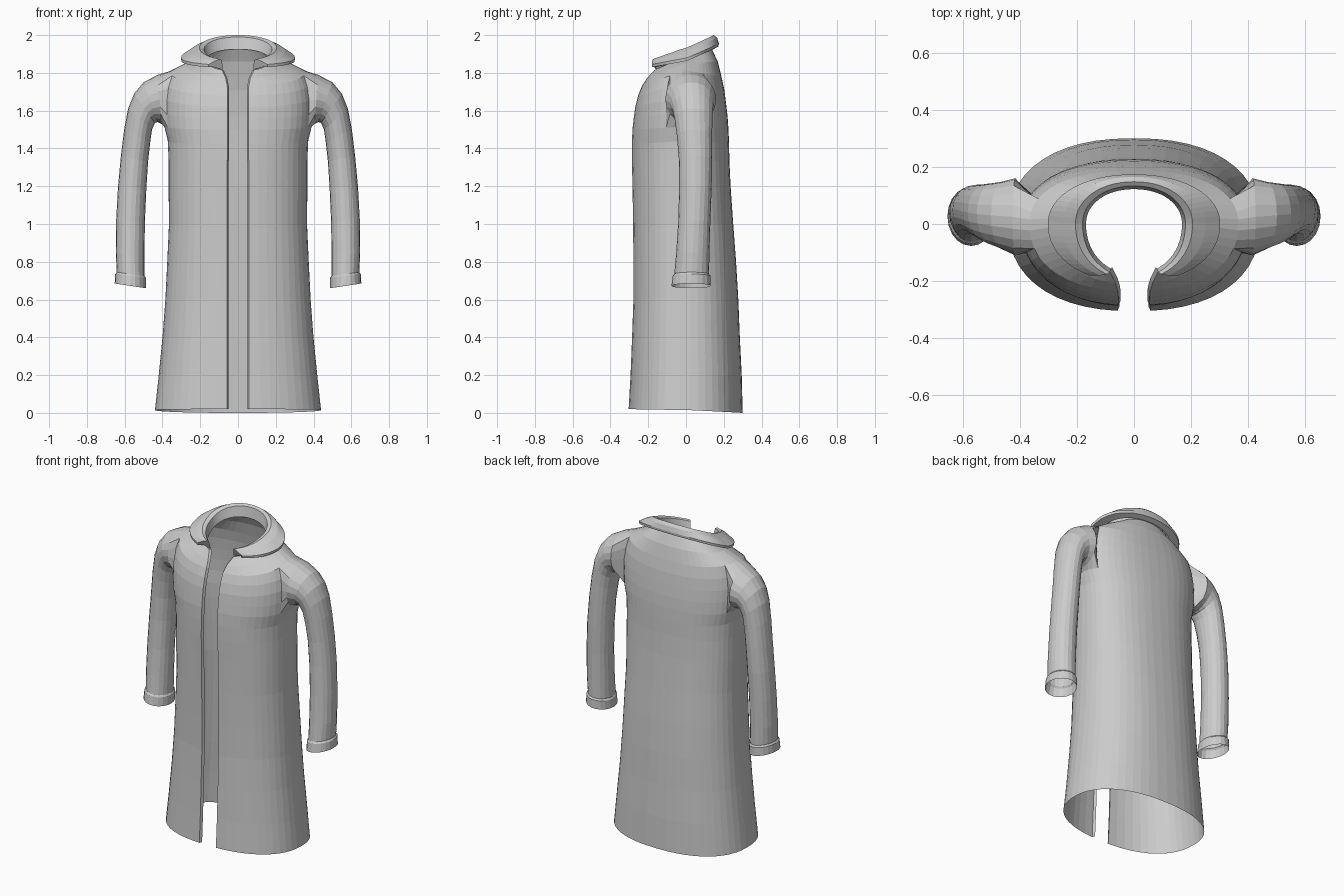
import bpy, bmesh, math
from mathutils import Vector
from mathutils.bvhtree import BVHTree

cube = bpy.data.objects.get("Cube")
if cube:
    bpy.data.objects.remove(cube)

cloth = bpy.data.materials.new("grey_cloth")
cloth.use_nodes = True
GREY = (0.6, 0.6, 0.6, 1)
cloth.diffuse_color = GREY
cloth.node_tree.nodes["Principled BSDF"].inputs["Base Color"].default_value = GREY

COLS = 24      # columns from front edge to centre back
YC = 0.0


def half_ring(zf, zs, zb, a, yf, yb, gap, n=2.3):
    """Half of a rounded section, from the front opening round to the centre back."""
    t0 = math.asin((gap / a) ** (n / 2))
    pts = []
    for j in range(COLS + 1):
        t = t0 + (math.pi - t0) * j / COLS
        s, c = max(math.sin(t), 0), math.cos(t)
        depth, z_end = (yf, zf) if c > 0 else (yb, zb)
        x = 0 if j == COLS else a * s ** (2 / n)
        pts.append(Vector((x, YC + (depth - YC) * abs(c) ** (2 / n),
                           zs + (z_end - zs) * abs(c))))
    return pts


def add_strip(bm, rows, closed=False, skip=lambda r, j: False):
    """Quads between neighbouring rows of vertices."""
    for r in range(len(rows) - 1):
        n = len(rows[r])
        for j in range(n if closed else n - 1):
            if not skip(r, j):
                k = (j + 1) % n
                bm.faces.new((rows[r][j], rows[r][k], rows[r + 1][k], rows[r + 1][j]))


def add_verts(bm, pts):
    return [bm.verts.new(p) for p in pts]


def finish(name, bm, mirror=True):
    mesh = bpy.data.meshes.new(name)
    bm.to_mesh(mesh)
    bm.free()
    mesh.materials.append(cloth)
    ob = bpy.data.objects.new(name, mesh)
    bpy.context.collection.objects.link(ob)
    if mirror:
        ob.modifiers.new("mirror", 'MIRROR').merge_threshold = 0.002
    return ob


# Coat body: front/side/back height, half width, front y, back y, opening
BODY = [
    (0.02, 0.015, 0.0, 0.44, -0.305, 0.30, 0.058),
    (0.2, 0.2, 0.2, 0.42, -0.295, 0.295, 0.058),
    (0.4, 0.4, 0.4, 0.40, -0.287, 0.285, 0.058),
    (0.6, 0.6, 0.6, 0.385, -0.28, 0.277, 0.058),
    (0.8, 0.8, 0.8, 0.375, -0.28, 0.265, 0.058),
    (1.0, 1.0, 1.0, 0.366, -0.282, 0.25, 0.058),
    (1.2, 1.2, 1.2, 0.368, -0.285, 0.236, 0.058),
    (1.33, 1.34, 1.33, 0.368, -0.288, 0.23, 0.057),
    (1.42, 1.44, 1.42, 0.372, -0.288, 0.228, 0.056),
    (1.5, 1.515, 1.5, 0.39, -0.285, 0.225, 0.055),
    (1.56, 1.59, 1.57, 0.395, -0.278, 0.22, 0.055),
    (1.62, 1.67, 1.64, 0.395, -0.27, 0.212, 0.055),
    (1.68, 1.745, 1.71, 0.385, -0.255, 0.203, 0.055),
    (1.73, 1.81, 1.78, 0.365, -0.235, 0.188, 0.057),
    (1.77, 1.85, 1.86, 0.28, -0.21, 0.168, 0.065),
    (1.81, 1.88, 1.93, 0.185, -0.18, 0.135, 0.085),
]
R0, R1, C0, C1 = 9, 13, 9, 15     # armhole block of rows and columns
body = bmesh.new()
rows = []
for spec in BODY:
    ring = half_ring(*spec)
    folded = ring[0] + Vector((-0.008, 0.016, 0))    # turned-in front edge
    rows.append(add_verts(body, [folded] + ring))
C0, C1 = C0 + 1, C1 + 1
add_strip(body, rows, skip=lambda r, j: R0 <= r < R1 and C0 <= j < C1)
surface = BVHTree.FromBMesh(body)

# Sleeve: outer x, z, inner x, z, centre y, half depth
SLEEVE = [
    (0.425, 1.79, 0.405, 1.53, 0.025, 0.135),
    (0.50, 1.75, 0.425, 1.54, 0.03, 0.118),
    (0.55, 1.69, 0.44, 1.535, 0.035, 0.108),
    (0.582, 1.61, 0.455, 1.50, 0.04, 0.10),
    (0.603, 1.5, 0.465, 1.43, 0.045, 0.093),
    (0.62, 1.36, 0.476, 1.33, 0.05, 0.088),
    (0.635, 1.2, 0.485, 1.19, 0.05, 0.086),
    (0.645, 1.02, 0.493, 1.01, 0.044, 0.085),
    (0.647, 0.85, 0.495, 0.84, 0.036, 0.088),
    (0.642, 0.745, 0.495, 0.725, 0.03, 0.092),
    (0.65, 0.735, 0.488, 0.715, 0.03, 0.10),
    (0.653, 0.685, 0.487, 0.66, 0.027, 0.104),
]
MID = (C0 + C1) // 2
armhole = ([rows[R1][j] for j in range(MID, C0, -1)]
           + [rows[r][C0] for r in range(R1, R0, -1)]
           + [rows[R0][j] for j in range(C0, C1)]
           + [rows[r][C1] for r in range(R0, R1)]
           + [rows[R1][j] for j in range(C1, MID, -1)])
tube = [armhole]
for xo, zo, xi, zi, y, depth in SLEEVE:
    outer, inner = Vector((xo, y, zo)), Vector((xi, y, zi))
    mid, arm = (outer + inner) / 2, (outer - inner) / 2
    angles = [math.tau * i / len(armhole) for i in range(len(armhole))]
    tube.append(add_verts(body, [mid + arm * math.cos(a) - Vector((0, depth * math.sin(a), 0))
                                 for a in angles]))
add_strip(body, tube, closed=True)
finish("coat_body_and_sleeves", body)

# Folded collar, from its underside over the ridge to the inner neck
COLLAR = [
    (1.825, 1.865, 1.925, 0.24, -0.185, 0.145, 0.13),
    (1.825, 1.862, 1.94, 0.30, -0.205, 0.172, 0.155),
    (1.84, 1.878, 1.955, 0.302, -0.207, 0.174, 0.155),
    (1.858, 1.912, 1.985, 0.25, -0.202, 0.165, 0.12),
    (1.866, 1.933, 2.0, 0.205, -0.195, 0.148, 0.095),
    (1.86, 1.925, 1.99, 0.18, -0.188, 0.133, 0.085),
    (1.81, 1.87, 1.925, 0.168, -0.175, 0.122, 0.08),
]
collar = bmesh.new()
loops = [add_verts(collar, half_ring(*spec, n=2.1)) for spec in COLLAR]
add_strip(collar, loops)
collar.faces.new([loop[0] for loop in loops])       # collar end
finish("collar", collar)


def patch(name, place, nu, nv, height, mirror=True):
    """Raised cloth patch laid on the body, with its rim sunk into the surface."""
    bm = bmesh.new()
    grid = []
    for k in range(nv + 3):
        line = []
        for i in range(nu + 3):
            u = min(max((i - 1) / nu, 0), 1)
            v = min(max((k - 1) / nv, 0), 1)
            start, direction = place(u, v)
            hit, normal, _, _ = surface.ray_cast(start, direction)
            if hit is None:
                hit, normal, _, _ = surface.find_nearest(start + direction * 0.7)
            rim = i in (0, nu + 2) or k in (0, nv + 2)
            line.append(hit + normal * (-0.003 if rim else height))
        grid.append(add_verts(bm, line))
    add_strip(bm, grid)
    finish(name, bm, mirror)


def along(points, v):
    """Point at fraction v of a polyline."""
    s = v * (len(points) - 1)
    i = min(int(s), len(points) - 2)
    return Vector(points[i]).lerp(Vector(points[i + 1]), s - i)


def from_front(x, z):
    return Vector((x, -1, z)), Vector((0, 1, 0))


# Lapels
INNER = [(0.058, 1.38), (0.058, 1.5), (0.058, 1.6), (0.06, 1.68), (0.067, 1.745), (0.09, 1.8)]
OUTER = [(0.062, 1.38), (0.075, 1.5), (0.105, 1.6), (0.165, 1.68), (0.255, 1.765), (0.262, 1.81)]
patch("lapel", lambda u, v: from_front(*along(INNER, v).lerp(along(OUTER, v), u)), 6, 15, 0.009)


# Hip pocket welts
def hip(u, v):
    p = Vector((0.26 + 0.115 * u, -0.23 + 0.18 * u, 0))
    return p * 1.5 + Vector((0, 0, 0.795 + 0.028 * v)), -p.normalized()


patch("hip_pocket_welt", hip, 6, 1, 0.009)

# Breast pocket on the left side only
patch("breast_pocket", lambda u, v: from_front(0.1 + 0.16 * u, 1.33 + 0.04 * abs(u - 0.4) + 0.22 * v),
      5, 5, 0.008, False)
patch("breast_pocket_welt", lambda u, v: from_front(0.135 + 0.095 * u, 1.57 + 0.018 * v),
      4, 1, 0.012, False)
